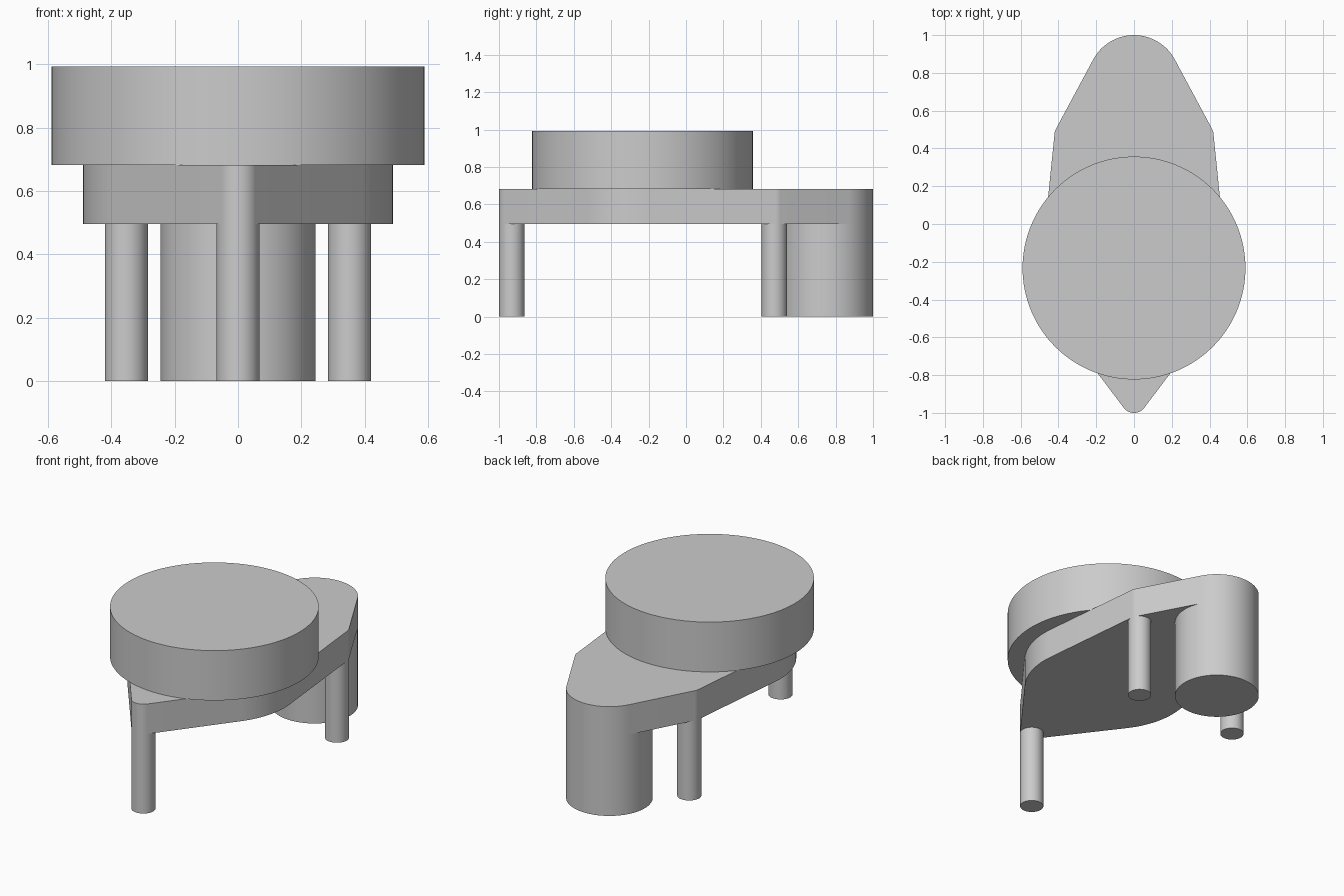
import bpy
import bmesh
from math import cos, sin, pi, radians
from mathutils import Vector
from mathutils.geometry import convex_hull_2d

cube = bpy.data.objects.get("Cube")
if cube:
    bpy.data.objects.remove(cube, do_unlink=True)

grey = bpy.data.materials.new("plain grey")
grey.use_nodes = True
colour = (0.6, 0.6, 0.6, 1)
grey.diffuse_color = colour
grey.node_tree.nodes["Principled BSDF"].inputs["Base Color"].default_value = colour

SEGMENTS = 128
PLATE_BOTTOM, PLATE_TOP, DISC_TOP = 0.495, 0.682, 0.993


def circle(x, y, radius):
    angles = [2 * pi * i / SEGMENTS for i in range(SEGMENTS)]
    return [Vector((x + radius * cos(a), y + radius * sin(a))) for a in angles]


def prism(name, outline, bottom, top):
    """Extrude a flat outline upwards into a closed solid."""
    bm = bmesh.new()
    base = bm.faces.new([bm.verts.new((p.x, p.y, bottom)) for p in outline])
    result = bmesh.ops.extrude_face_region(bm, geom=[base], use_keep_orig=True)
    raised = [g for g in result["geom"] if isinstance(g, bmesh.types.BMVert)]
    bmesh.ops.translate(bm, verts=raised, vec=(0, 0, top - bottom))
    bmesh.ops.recalc_face_normals(bm, faces=bm.faces)
    mesh = bpy.data.meshes.new(name)
    bm.to_mesh(mesh)
    bm.free()
    mesh.materials.append(grey)
    obj = bpy.data.objects.new(name, mesh)
    bpy.context.collection.objects.link(obj)
    bpy.ops.object.select_all(action="DESELECT")
    obj.select_set(True)
    bpy.context.view_layer.objects.active = obj
    bpy.ops.object.shade_smooth_by_angle(angle=radians(30))


# Legs: three thin posts and one thick rear column
legs = {
    "front_post": circle(0, -0.932, 0.068),
    "left_post": circle(0.353, 0.472, 0.068),
    "right_post": circle(-0.353, 0.472, 0.068),
    "rear_column": circle(0, 0.755, 0.245),
}
for name, outline in legs.items():
    prism(name, outline, 0, PLATE_BOTTOM)

# Plate: the outline stretched tightly around the legs and a central boss
points = circle(0, -0.233, 0.49) + [p for leg in legs.values() for p in leg]
prism("support_plate", [points[i] for i in convex_hull_2d(points)],
      PLATE_BOTTOM, PLATE_TOP)

# Wide disc on top
prism("top_disc", circle(0, -0.233, 0.59), PLATE_TOP, DISC_TOP)
